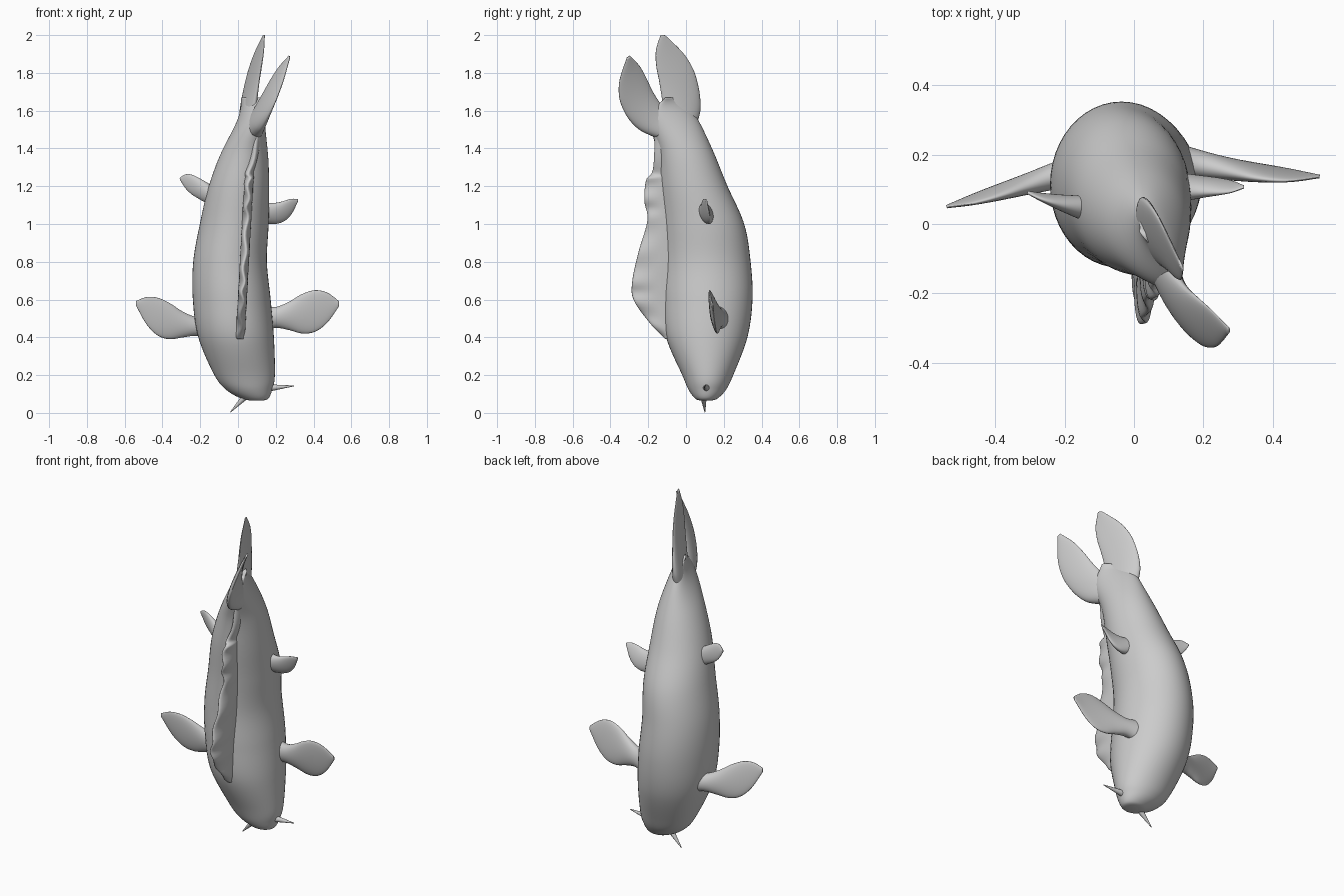
import bpy, bmesh, math
from mathutils import Vector

if "Cube" in bpy.data.objects:
    bpy.data.objects.remove(bpy.data.objects["Cube"])


def spline(p, u):
    """Catmull-Rom value along list p, u from 0 to 1."""
    u *= len(p) - 1
    i = min(int(u), len(p) - 2)
    f = u - i
    p0, p1, p2, p3 = p[max(i - 1, 0)], p[i], p[i + 1], p[min(i + 2, len(p) - 1)]
    return (p1 * 2 + (p2 - p0) * f + (p0 * 2 - p1 * 5 + p2 * 4 - p3) * f * f
            + (p1 * 3 - p0 - p2 * 3 + p3) * f ** 3) * 0.5


def loft(name, stations, axis, rings=60, sides=32, wave=0.0):
    """Smooth skin over elliptical sections: (centre, half width vector, half thickness)."""
    C, H, T = zip(*stations)
    bm = bmesh.new()
    skin = []
    for k in range(rings + 1):
        u = k / rings
        c, h, t = spline(C, u), spline(H, u), max(spline(T, u), 0.002)
        d = h.cross(axis).normalized()
        ring = []
        for j in range(sides):
            w = 2 * math.pi * j / sides
            ripple = wave * math.sin(k * 0.8) * max(math.cos(w), 0)
            ring.append(bm.verts.new(c + h * math.cos(w) + d * (t * math.sin(w) + ripple)))
        skin.append(ring)
    for r, s in zip(skin, skin[1:]):
        for j in range(sides):
            m = (j + 1) % sides
            bm.faces.new((r[j], r[m], s[m], s[j]))
    bm.faces.new(skin[0])
    bm.faces.new(skin[-1])
    bmesh.ops.recalc_face_normals(bm, faces=bm.faces)
    for face in bm.faces:
        face.smooth = True
    me = bpy.data.meshes.new(name)
    bm.to_mesh(me)
    bm.free()
    bpy.context.collection.objects.link(bpy.data.objects.new(name, me))


def fin(name, root, mid, tip, half, thick, profile):
    """Leaf-shaped fin along a curve through root, mid and tip."""
    root, mid, tip, half = map(Vector, (root, mid, tip, half))
    ctrl = mid * 2 - (root + tip) / 2
    n = len(profile) - 1
    stations = []
    for i, w in enumerate(profile):
        f = i / n
        c = root * (1 - f) ** 2 + ctrl * (2 * f * (1 - f)) + tip * f * f
        stations.append((c, half * w, thick * (0.1 + 0.9 * (1 - f) ** 1.2)))
    loft(name, stations, tip - root, rings=36)


UP = Vector((0, 0, 1))

# Body, snout down: z, x, back y, belly y, half width; the tail stem twists sideways
body = []
for z, x, back, belly, t in (
        (0.065, 0.10, 0.08, 0.13, 0.025), (0.075, 0.09, 0.05, 0.165, 0.07),
        (0.12, 0.06, 0.015, 0.21, 0.12), (0.20, 0.035, -0.02, 0.25, 0.16),
        (0.40, -0.01, -0.105, 0.325, 0.20), (0.60, -0.033, -0.125, 0.352, 0.206),
        (0.80, -0.042, -0.125, 0.342, 0.195), (1.00, -0.02, -0.13, 0.308, 0.182),
        (1.20, 0.005, -0.145, 0.22, 0.16), (1.38, 0.035, -0.155, 0.145, 0.122),
        (1.56, 0.07, -0.185, 0.058, 0.057), (1.67, 0.075, -0.11, -0.02, 0.012)):
    twist = -0.12 * max(z - 1.18, 0)
    body.append((Vector((x, (back + belly) / 2, z)), Vector((-twist, (back - belly) / 2, 0)), t))
loft("body", body, UP, rings=90, sides=48)

# Dorsal fin: z and outer edge y, leaning along the back
dorsal = []
for z, y in ((0.39, -0.11), (0.48, -0.195), (0.60, -0.278), (0.70, -0.284), (0.85, -0.252),
             (1.02, -0.204), (1.12, -0.22), (1.23, -0.212), (1.29, -0.175), (1.48, -0.165)):
    x = -0.01 + 0.055 * z + 0.25 * max(z - 1.2, 0) ** 2 * 2
    dorsal.append((Vector((x, (y - 0.03) / 2, z)), Vector((0, (y + 0.03) / 2, 0)), 0.024))
loft("dorsal_fin", dorsal, UP, rings=66, wave=0.007)

# Paired fins and tail lobes share two leaf profiles
paddle = (0.65, 0.5, 0.68, 0.95, 1.0, 0.72, 0.12)
lobe = (0.8, 0.95, 1.0, 1.0, 0.95, 0.7, 0.12)
fin("pectoral_fin_left", (-0.14, 0.165, 0.455), (-0.36, 0.1, 0.485), (-0.54, 0.05, 0.58),
    (0, -0.013, 0.1), 0.048, paddle)
fin("pectoral_fin_right", (0.12, 0.185, 0.5), (0.34, 0.15, 0.525), (0.535, 0.137, 0.578),
    (0, -0.018, 0.11), 0.048, paddle)
fin("pelvic_fin_left", (-0.1, 0.04, 1.125), (-0.21, 0.062, 1.19), (-0.307, 0.091, 1.24),
    (0, -0.008, 0.055), 0.045, lobe)
fin("pelvic_fin_right", (0.11, 0.105, 1.07), (0.22, 0.108, 1.06), (0.317, 0.107, 1.125),
    (0, -0.02, 0.055), 0.045, lobe)
fin("tail_lobe_upper", (0.05, -0.025, 1.54), (0.075, -0.04, 1.75), (0.137, -0.122, 2.0),
    (0.035, -0.103, 0.01), 0.04, lobe)
fin("tail_lobe_lower", (0.085, -0.115, 1.505), (0.16, -0.255, 1.655), (0.272, -0.305, 1.885),
    (0.015, -0.076, -0.052), 0.048, lobe)

# Barbels: tapered whiskers either side of the mouth
for name, base, tip in (("barbel_left", (0.06, 0.09, 0.11), (-0.04, 0.1, 0.004)),
                        ("barbel_right", (0.14, 0.11, 0.13), (0.297, 0.1, 0.143))):
    p, q = Vector(base), Vector(tip)
    loft(name, [(p, Vector((0, 0.022, 0)), 0.022), (q, Vector((0, 0.002, 0)), 0.002)],
         q - p, rings=8, sides=12)
